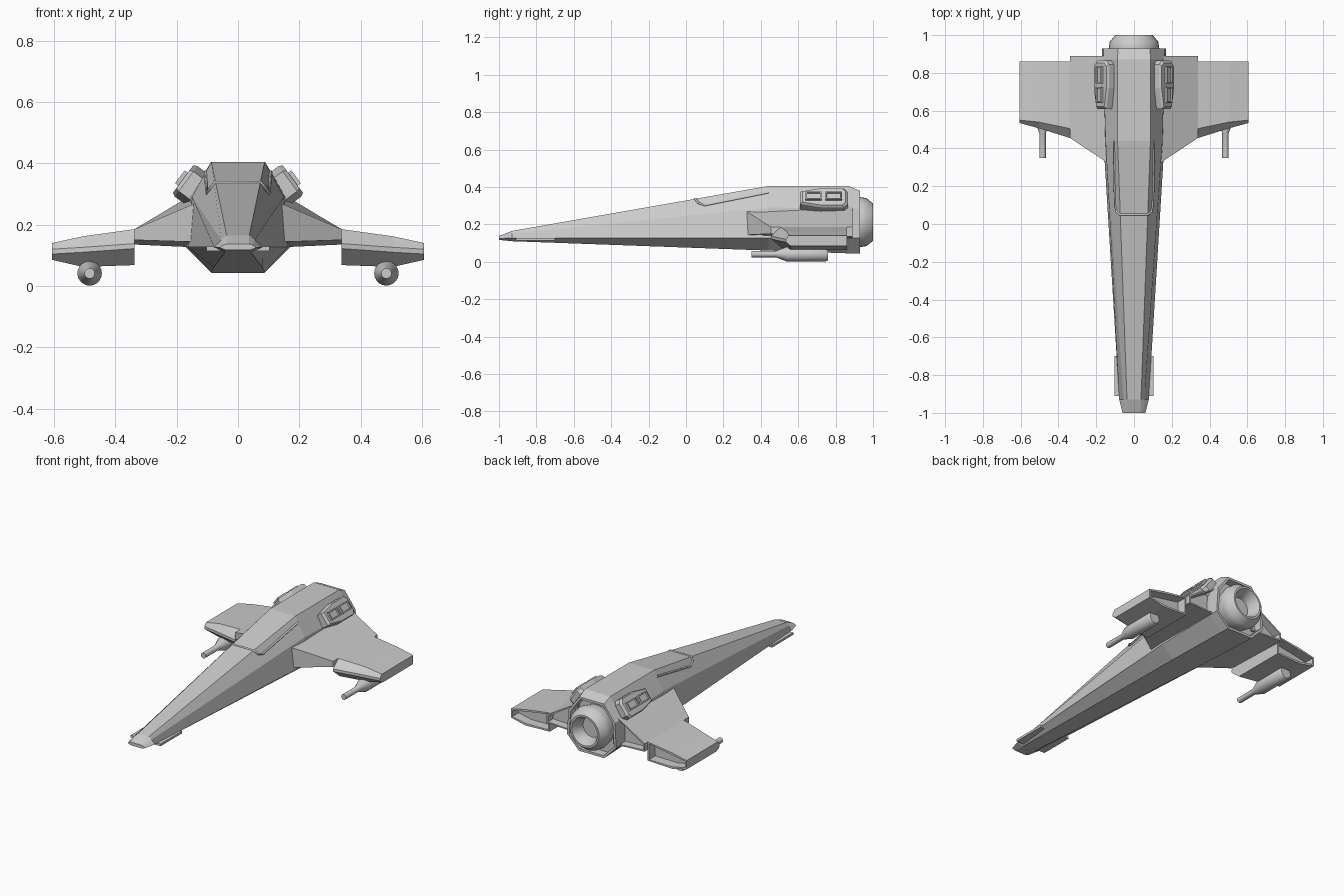
import bpy, bmesh, math
from mathutils import Vector, Matrix

if "Cube" in bpy.data.objects:
    bpy.data.objects.remove(bpy.data.objects["Cube"])


def finish(name, bm, mirror=False, smooth=False):
    bmesh.ops.recalc_face_normals(bm, faces=bm.faces)
    me = bpy.data.meshes.new(name)
    bm.to_mesh(me)
    bm.free()
    ob = bpy.data.objects.new(name, me)
    bpy.context.collection.objects.link(ob)
    if mirror:
        ob.modifiers.new("Mirror", 'MIRROR')
    if smooth:
        bpy.ops.object.select_all(action='DESELECT')
        ob.select_set(True)
        bpy.context.view_layer.objects.active = ob
        bpy.ops.object.shade_smooth_by_angle(angle=math.radians(35))
    return ob


def loft(rings, caps=True):
    """Join equal-length closed rings into a capped skin."""
    bm = bmesh.new()
    vs = [[bm.verts.new(p) for p in r] for r in rings]
    n = len(rings[0])
    for a, b in zip(vs, vs[1:]):
        for i in range(n):
            j = (i + 1) % n
            bm.faces.new((a[i], a[j], b[j], b[i]))
    if caps:
        bm.faces.new(vs[0])
        bm.faces.new(vs[-1])
    bmesh.ops.recalc_face_normals(bm, faces=bm.faces)
    return bm


def recess(bm, face, rim, depth):
    bm.normal_update()
    bmesh.ops.inset_individual(bm, faces=[face], thickness=rim)
    bmesh.ops.inset_individual(bm, faces=[face], thickness=0.001, depth=-depth)


def rear_face(bm):
    bm.normal_update()
    return max((f for f in bm.faces if f.normal.y > 0.9),
               key=lambda f: f.calc_area())


def lathe(name, profile, x, z, seg=24, mirror=False):
    rings = [[(x + r * math.cos(2 * math.pi * i / seg), y,
               z + r * math.sin(2 * math.pi * i / seg)) for i in range(seg)]
             for y, r in profile]
    return finish(name, loft(rings), mirror, True)


def box(name, size, mat, mirror=True):
    bm = bmesh.new()
    bmesh.ops.create_cube(bm, size=1)
    bmesh.ops.scale(bm, vec=size, verts=bm.verts)
    bmesh.ops.transform(bm, matrix=mat, verts=bm.verts)
    return finish(name, bm, mirror)


# Fuselage: eight-sided sections (top, shoulder, belt, bottom half-widths)
sections = [
    (-1.00, (.035, .137), (.047, .134), (.060, .125), (.040, .117)),
    (-0.93, (.037, .165), (.055, .150), (.078, .127), (.042, .110)),
    (0.44, (.087, .405), (.150, .290), (.162, .127), (.080, .060)),
    (0.87, (.087, .405), (.163, .285), (.170, .127), (.087, .045)),
    (0.93, (.085, .380), (.160, .280), (.170, .127), (.087, .043)),
]
rings = []
for y, *pts in sections:
    rings.append([(x, y, z) for x, z in pts] + [(-x, y, z) for x, z in reversed(pts)])
bm = loft(rings)
recess(bm, rear_face(bm), .016, .05)
finish("fuselage", bm)

# Engine nozzle with a stepped hollow throat
lathe("engine_nozzle", [(.87, .12), (.93, .134), (.965, .128), (1.0, .100), (1.0, .088),
                        (.955, .066), (.925, .062)], 0, .212, 32)

# Canopy frame strip lying on the upper hull
half = [(.106, .44, .371), (.100, .10, .303), (.092, .065, .315), (.074, .05, .337)]
path = half + [(-x, y, z) for x, y, z in reversed(half)]
cu = bpy.data.curves.new("canopy_frame", 'CURVE')
cu.dimensions = '3D'
cu.bevel_depth = .006
cu.bevel_resolution = 1
sp = cu.splines.new('POLY')
sp.points.add(len(path) - 1)
for p, co in zip(sp.points, path):
    p.co = (*co, 1)
bpy.context.collection.objects.link(bpy.data.objects.new("canopy_frame", cu))

# Inner wing: sloping root fairing with hollow trailing face
root = [(.12, .31, .278), (.12, .89, .315), (.12, .89, .125), (.12, .31, .143)]
edge = [(.338, .455, .185), (.338, .89, .185), (.338, .89, .135), (.338, .455, .150)]
bm = loft([root, edge])
f = rear_face(bm)
# keep the recess outside the hull
bm.normal_update()
recess(bm, f, .012, .05)
finish("inner_wing", bm, True)

# Outer wing: drooped panel with chamfered leading edge and hollow trailing face
def wing_section(x, lead, lead_z, front, top, bottom, under):
    return [(x, lead, lead_z + .008), (x, front, top), (x, .86, top),
            (x, .86, bottom), (x, under, bottom), (x, lead, lead_z - .008)]


secs = [wing_section(.338, .455, .130, .505, .185, .068, .52),
        wing_section(.505, .507, .118, .540, .162, .062, .56),
        wing_section(.606, .535, .112, .550, .140, .085, .56)]
bm = loft(secs)
bm.normal_update()
rear = [f for f in bm.faces if f.normal.y > .9 and f.calc_center_median().y > .85]
rear = bmesh.ops.dissolve_faces(bm, faces=rear)["region"]
recess(bm, rear[0], .013, .06)
finish("outer_wing", bm, True)

# Wing cannons
lathe("wing_cannon", [(.35, .017), (.48, .017), (.54, .040), (.745, .040), (.76, .033)],
      .484, .041, 20, True)

# Shoulder pods: tapered plates tilted onto the hull's upper side
tilt = Matrix(((0, .593, .805, .176), (1, 0, 0, .74), (0, -.805, .593, .346), (0, 0, 0, 1)))
outline = [(-.13, -.04), (-.02, -.062), (.105, -.062), (.125, -.04),
           (.125, .04), (.105, .062), (-.02, .062), (-.13, .04)]
rings = [[tilt @ Vector((u * s, v * s, w)) for u, v in outline]
         for s, w in ((1, -.07), (1, -.008), (.90, .004))]
bm = loft(rings)
finish("shoulder_pod", bm, True)

# Pod details: raised frames made of a recessed block
for name, u, length in (("pod_vent", .05, .09), ("pod_intake", -.058, .085)):
    bm = bmesh.new()
    bmesh.ops.create_cube(bm, size=1)
    bmesh.ops.scale(bm, vec=(length, .052, .028), verts=bm.verts)
    bmesh.ops.translate(bm, vec=(u, 0, .003), verts=bm.verts)
    bm.normal_update()
    recess(bm, max(bm.faces, key=lambda f: f.normal.z), .010, .010)
    bmesh.ops.transform(bm, matrix=tilt, verts=bm.verts)
    finish(name, bm, True)

# Nose guns: flat slim housings under the belt line
box("nose_gun", (.050, .21, .014), Matrix.Translation((.078, -.805, .121)))
